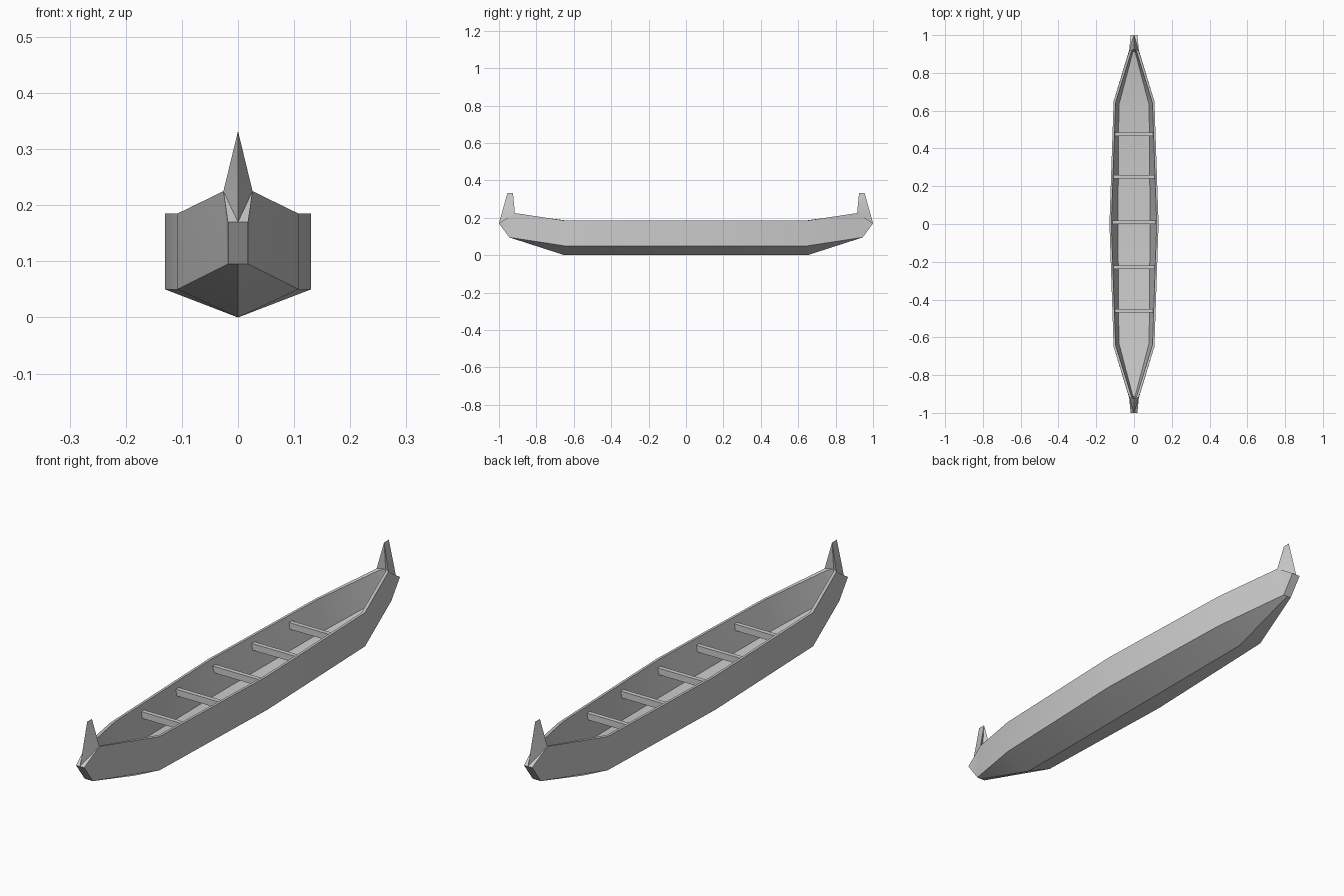
import bpy, bmesh, math

cube = bpy.data.objects.get("Cube")
if cube:
    bpy.data.objects.remove(cube)

grey = bpy.data.materials.new("plain_grey")
grey.use_nodes = True
colour = (0.6, 0.6, 0.6, 1)
grey.diffuse_color = colour
grey.node_tree.nodes["Principled BSDF"].inputs["Base Color"].default_value = colour


def quarter_mesh(name, points, faces):
    """Build one quarter of a part and mirror it over x and y."""
    bm = bmesh.new()
    for sx in (1, -1):
        for sy in (1, -1):
            v = {k: bm.verts.new((sx * x, sy * y, z)) for k, (x, y, z) in points.items()}
            for f in faces:
                bm.faces.new([v[k] for k in f.split()])
    bmesh.ops.remove_doubles(bm, verts=bm.verts, dist=1e-5)
    bmesh.ops.recalc_face_normals(bm, faces=bm.faces)
    mesh = bpy.data.meshes.new(name)
    bm.to_mesh(mesh)
    bm.free()
    mesh.materials.append(grey)
    obj = bpy.data.objects.new(name, mesh)
    bpy.context.collection.objects.link(obj)
    return obj


# Hull stations: keel, chine, rim, inner rim, floor edge, floor middle
pts = {
    "K0": (0, 0, 0), "C0": (.13, 0, .05), "R0": (.13, 0, .185),
    "I0": (.12, 0, .185), "F0": (.085, 0, .06), "G0": (0, 0, .06),
    "K1": (0, .65, 0), "C1": (.108, .65, .05), "R1": (.108, .65, .185),
    "I1": (.098, .64, .185), "F1": (.08, .63, .06), "G1": (0, .63, .06),
    "K2": (0, .945, .095), "C2": (.018, .945, .095), "R2": (.026, .915, .225),
    "I2": (.014, .912, .222), "F2": (.006, .91, .11), "G2": (0, .915, .11),
    # Stem and upright horn
    "S": (.018, 1, .17), "M": (0, 1, .17),
    "T": (0, .955, .332), "B": (0, .925, .332), "H": (0, .935, .222),
}
faces = []
for a, b in ("01", "12"):
    for p, q in zip("KCRIF", "CRIFG"):
        faces.append(f"{p}{a} {q}{a} {q}{b} {p}{b}")
faces += ["C2 S R2", "K2 C2 S M", "R2 S M", "R2 M T", "R2 T B",
          "R2 B H", "R2 H I2", "I2 H G2 F2"]
hull = quarter_mesh("hull", pts, faces)
bpy.context.view_layer.objects.active = hull
hull.select_set(True)
bpy.ops.object.shade_smooth_by_angle(angle=math.radians(30))

# Cross benches spanning the inner walls
for i, y in enumerate((-.46, -.23, .01, .25, .475)):
    half = .117 - .022 * abs(y) / .65
    bpy.ops.mesh.primitive_cube_add(size=1, location=(0, y, .147))
    bench = bpy.context.object
    bench.name = f"cross_bench_{i + 1}"
    bench.scale = (2 * half, .018, .026)
    bench.data.materials.append(grey)
